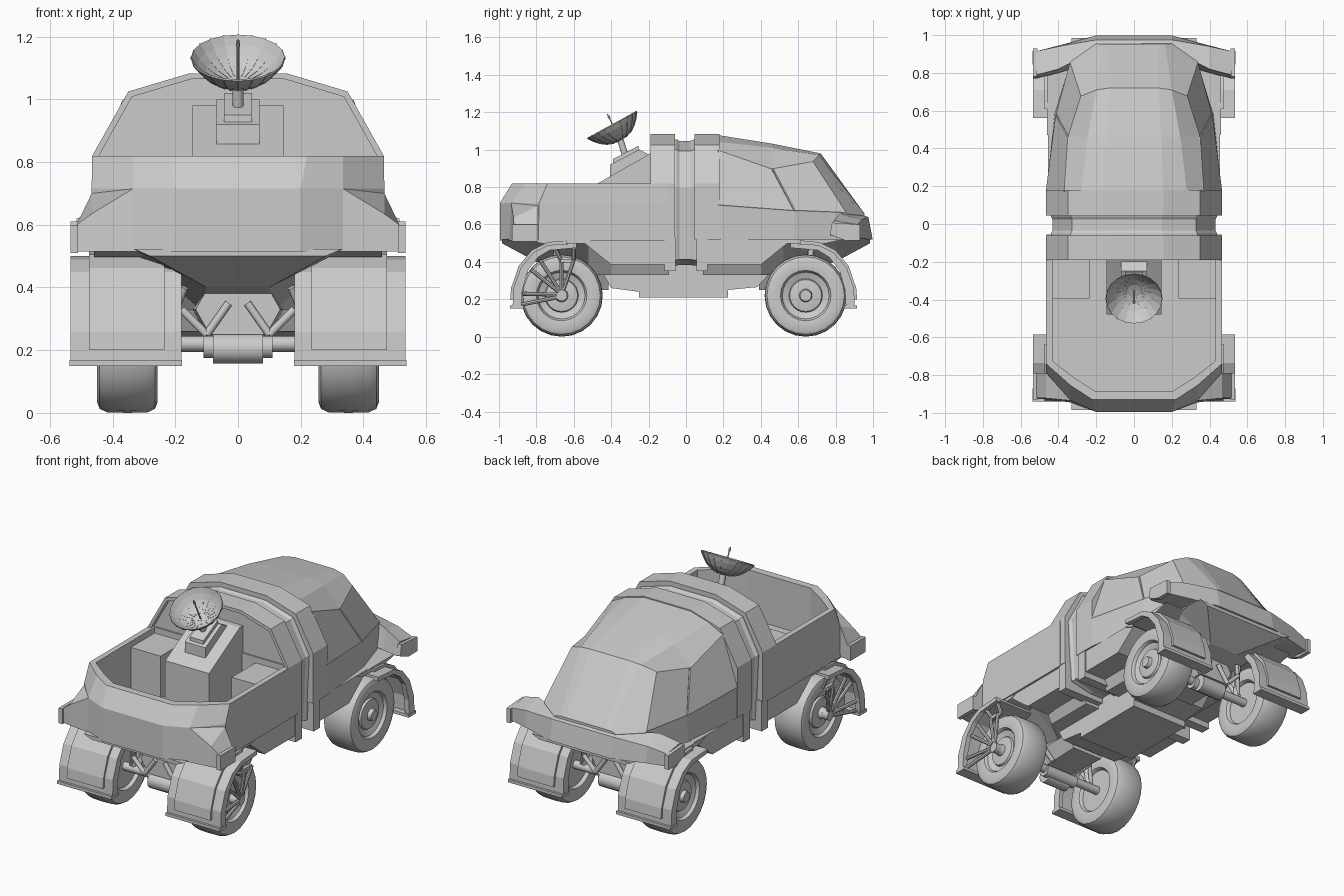
import bpy, bmesh, math
from mathutils import Vector, Matrix

if "Cube" in bpy.data.objects:
    bpy.data.objects.remove(bpy.data.objects["Cube"])


def finish(name, bm, mirror=False, smooth=None, mat=None):
    if mat:
        bm.transform(mat)
    bmesh.ops.remove_doubles(bm, verts=bm.verts, dist=1e-5)
    bmesh.ops.recalc_face_normals(bm, faces=bm.faces)
    me = bpy.data.meshes.new(name)
    bm.to_mesh(me)
    bm.free()
    ob = bpy.data.objects.new(name, me)
    bpy.context.collection.objects.link(ob)
    if mirror:
        ob.modifiers.new("mirror", 'MIRROR')
    if smooth:
        bpy.ops.object.select_all(action='DESELECT')
        ob.select_set(True)
        bpy.context.view_layer.objects.active = ob
        bpy.ops.object.shade_smooth_by_angle(angle=math.radians(smooth))
    return ob


def loft_bm(rings):
    bm = bmesh.new()
    vs = [[bm.verts.new(p) for p in r] for r in rings]
    n = len(rings[0])
    for a, b in zip(vs, vs[1:]):
        for i in range(n):
            j = (i + 1) % n
            bm.faces.new((a[i], a[j], b[j], b[i]))
    bm.faces.new(vs[0])
    bm.faces.new(vs[-1])
    return bm


def loft(name, rings, **kw):
    return finish(name, loft_bm(rings), **kw)


def prism(name, yz, x0, x1, **kw):
    return loft(name, [[(x, y, z) for y, z in yz] for x in (x0, x1)], **kw)


def box(name, x0, x1, y0, y1, z0, z1, **kw):
    return prism(name, [(y0, z0), (y1, z0), (y1, z1), (y0, z1)], x0, x1, **kw)


def sym(pts):
    return list(pts) + [(-x, y, z) for x, y, z in reversed(pts)]


def lathe(name, prof, mat, seg=24, **kw):
    """Revolve (radius, height) points round local z."""
    bm = bmesh.new()
    vs = [bm.verts.new((r, 0, h)) for r, h in prof]
    es = [bm.edges.new(e) for e in zip(vs, vs[1:])]
    bmesh.ops.spin(bm, geom=vs + es, axis=(0, 0, 1), cent=(0, 0, 0),
                   angle=2 * math.pi, steps=seg)
    return finish(name, bm, mat=mat, **kw)


def tube(name, a, b, r, seg=10, **kw):
    a, d = Vector(a), Vector(b) - Vector(a)
    m = Matrix.Translation(a) @ d.to_track_quat('Z', 'Y').to_matrix().to_4x4()
    return lathe(name, [(0, 0), (r, 0), (r, d.length), (0, d.length)], m, seg, smooth=40, **kw)


# Open front tub
def plan(z, w, yc, xm, ym, wf, yf, yb):
    return sym([(w, yb, z), (w, yc, z), (xm, ym, z), (wf, yf, z)])


loft("front_tub", [plan(.515, .467, -.79, .335, -.945, .2, -.995, -.1),
                   plan(.715, .467, -.785, .335, -.935, .2, -.995, -.1),
                   plan(.82, .465, -.74, .335, -.855, .22, -.93, -.1),
                   plan(.82, .432, -.725, .315, -.815, .205, -.885, -.17),
                   plan(.53, .432, -.725, .315, -.815, .205, -.885, -.17)])
box("seat", .235, .432, -.395, -.15, .53, .785, mirror=True)
prism("console", [(-.48, .53), (-.48, .815), (-.19, .98), (-.13, .98), (-.13, .53)], -.145, .145)


# Body hoops, one each side of the flexible joint
HOOP = [(.465, .52), (.465, .82), (.35, 1.025), (.155, 1.083)]


def hoop(y, k=1.0):
    return sym([(x * k, y, .55 + (z - .55) * k) for x, z in HOOP])


loft("front_hoop", [hoop(-.16, .965), hoop(-.19, .965), hoop(-.19), hoop(-.06)])
loft("rear_hoop", [hoop(.045), hoop(.18)])
JOINT = [(.28, .38), (.42, .41), (.44, .8), (.335, 1.0), (.15, 1.055)]
loft("flexible_joint", [sym([(x * k, y, .6 + (z - .6) * k) for x, z in JOINT])
                        for y, k in ((-.09, 1), (-.05, 1), (-.035, .98), (.025, .98), (.04, 1), (.07, 1))])

# Faceted rear cabin with raised window panels
cabin = loft_bm([
    sym([(.465, .17, .52), (.465, .17, .70), (.365, .17, 1.0), (.28, .17, 1.042), (.155, .17, 1.078)]),
    sym([(.42, .58, .52), (.412, .58, .67), (.345, .46, .90), (.245, .46, 1.01), (.145, .46, 1.032)]),
    sym([(.335, .86, .52), (.335, .86, .66), (.275, .68, .94), (.2, .71, .97), (.13, .72, .98)]),
    sym([(.2, .955, .52), (.2, .955, .65), (.19, .953, .655), (.165, .953, .66), (.13, .953, .66)])])
bmesh.ops.recalc_face_normals(cabin, faces=cabin.faces)
cabin.faces.ensure_lookup_table()
windows = [cabin.faces[r * 10 + c] for r in (0, 1) for c in (1, 7)]
bmesh.ops.inset_individual(cabin, faces=windows, thickness=.006, depth=.004)
finish("rear_cabin", cabin)

# Bumper wings with end plates
loft("rear_bumper", [[(x, y, z) for y, z in p] for x, p in (
    (0, [(.86, .52), (.998, .52), (.975, .64), (.93, .655)]),
    (.2, [(.86, .52), (.998, .52), (.975, .64), (.92, .655)]),
    (.40, [(.80, .535), (.945, .525), (.94, .625), (.82, .658)]),
    (.515, [(.77, .54), (.915, .525), (.915, .60), (.79, .62)]))], mirror=True)
loft("front_bumper_wing", [[(x, y, z) for y, z in p] for x, p in (
    (.335, [(-.80, .515), (-.945, .515), (-.935, .715), (-.80, .715)]),
    (.467, [(-.79, .515), (-.928, .515), (-.922, .635), (-.79, .70)]),
    (.515, [(-.79, .515), (-.92, .515), (-.92, .60), (-.79, .60)]))], mirror=True)
box("front_bumper_end", .51, .535, -.93, -.79, .51, .60, mirror=True)
prism("rear_bumper_end", [(.77, .545), (.85, .515), (.93, .515), (.93, .60), (.78, .61)], .51, .535, mirror=True)

# Antenna dish on its stand
prism("dish_stand_base", [(-.405, .84), (-.405, .92), (-.25, 1.0), (-.19, .97), (-.25, .84)], -.068, .068)
prism("dish_stand_top", [(-.39, .91), (-.39, .95), (-.255, 1.02), (-.24, .97)], -.045, .045)
tube("dish_post", (0, -.325, .97), (0, -.352, 1.055), .018)
axis = Vector((0, -.48, .877)).normalized()
dish_mat = Matrix.Translation((0, -.350, 1.05)) @ axis.to_track_quat('Z', 'Y').to_matrix().to_4x4()
curve = [(.151 * t, .092 * t ** 2.5) for t in (0, .25, .5, .7, .87, 1)]
lathe("dish", curve + [(r * .985, h + .005) for r, h in reversed(curve)][:-1] + [(0, .005)], dish_mat, 20)
for i in range(20):  # raised ribs on the bowl
    turn = dish_mat @ Matrix.Rotation(i * math.pi / 10, 4, 'Z')
    rib = [[(r, -w, h - .003), (r, w, h - .003), (r, w, h + .007), (r, -w, h + .007)]
           for r, h in curve[1:] for w in (.0015,)]
    loft("dish_rib", rib, mat=turn)
tube("dish_feed", (0, -.350, 1.05), (0, -.42, 1.19), .004, 6)
tube("dish_feed_tip", (0, -.409, 1.168), (0, -.415, 1.18), .007, 8)

# Underbody belly
prism("belly", [(-.44, .33), (-.40, .26), (-.25, .24), (-.25, .21), (.225, .21), (.225, .25),
                (.38, .265), (.44, .33), (.40, .40), (-.40, .40)], -.19, .19)

# Running gear, repeated at both ends (s = -1 front, +1 rear)
for s in (-1, 1):
    end = "front_" if s < 0 else "rear_"
    c = s * (.665 if s < 0 else .64)

    def P(pts):
        return [(c + s * y, z) for y, z in pts]

    # Lower hull
    loft(end + "lower_hull", [sym([(wb, s * y, zb), (wt, s * y, .522)]) for y, wb, zb, wt in
                              ((.985, .28, .50, .33), (.8, .10, .40, .34), (.52, .12, .33, .34),
                               (.40, .28, .33, .36), (.09, .28, .33, .40))])
    prism(end + "side_pod", [(s * y, z) for y, z in
          ((.57, .522), (.40, .385), (.10, .385), (.10, .522))], .2, .455, mirror=True)
    box(end + "joint_frame", -.462, .462, *sorted((s * .055, s * .115)), .35, .53)
    prism(end + "fender_mount", P([(.20, .52), (.10, .497), (-.12, .497), (-.17, .52)]), .2, .46, mirror=True)
    loft(end + "differential_case", [sym([(w, c + s * y, .25), (w + .045, c + s * y, .33), (w, c + s * y, .41)])
                                     for y, w in ((.06, .09), (-.25, .1))])

    # Wheels
    wm = Matrix.Translation((.353, c, .22)) @ Matrix.Rotation(math.pi / 2, 4, 'Y')
    side = [(.125, .075), (.135, .09), (.185, .097), (.207, .088), (.218, .065)]
    tyre = side + [(.22, 0)] + [(r, -h) for r, h in reversed(side)]
    lathe(end + "tyre", tyre + [tyre[0]], wm, 24, smooth=35, mirror=True)
    lathe(end + "wheel_rim", [(0, -.07), (.13, -.07), (.13, .075), (.09, .06), (.085, .072), (.05, .078),
                              (.035, .078), (.03, .1), (0, .1)], wm, 24, smooth=35, mirror=True)

    # Arched fender, raised panel and bottom lip
    arc = [(.262, .16), (.258, .26), (.218, .37), (.15, .45), (.07, .49), (-.08, .50)]
    inner = [(-.08, .475), (.065, .462), (.125, .425), (.18, .355), (.21, .25), (.215, .16)]
    thin = [(-.08, .485), (.067, .475), (.14, .438), (.2, .363), (.235, .257), (.238, .16)]
    prism(end + "fender", P(arc + thin), .19, .525, mirror=True)
    prism(end + "fender_outer_edge", P(arc + inner), .505, .535, mirror=True)
    prism(end + "fender_inner_edge", P(arc[:4] + inner[2:]), .18, .205, mirror=True)
    panel = [(.275, .20), (.27, .26), (.23, .378), (.16, .462), (.075, .505), (-.03, .515)]
    prism(end + "fender_panel", P(panel + [(-.03, .49)] + thin[1:5] + [(.24, .20)]), .235, .475, mirror=True)
    box(end + "fender_lip", .178, .537, *sorted((c + s * .205, c + s * .275)), .15, .168, mirror=True)

    # Axle and suspension links
    tube(end + "axle", (-.3, c, .22), (.3, c, .22), .025, 12)
    tube(end + "axle_motor", (-.08, c + s * .03, .205), (.08, c + s * .03, .205), .048, 16)
    tube(end + "axle_collar", (-.11, c, .21), (.11, c, .21), .036, 14)
    for dy in (-.06, .07):
        tube(end + "inner_link", (.03, c + s * dy, .35), (.10, c + s * dy, .25), .013, mirror=True)
        tube(end + "outer_link", (.10, c + s * dy, .25), (.18, c + s * dy, .33), .013, mirror=True)
        tube(end + "upper_link", (.24, c, .23), (.17, c + s * dy, .40), .012, mirror=True)
    tube(end + "fender_post", (.22, c, .22), (.215, c + s * .03, .47), .016, mirror=True)

# Struts carrying the front fenders from the wheel hubs
tube("front_hub_cap", (.44, -.665, .22), (.49, -.665, .22), .03, 16, mirror=True)
for y0, z0, y1, z1 in ((-.69, .21, -.89, .17), (-.69, .225, -.875, .23), (-.68, .24, -.83, .36),
                       (-.675, .245, -.78, .41), (-.665, .25, -.665, .40), (-.655, .25, -.60, .41),
                       (-.665, .40, -.70, .47), (-.60, .41, -.60, .47)):
    tube("front_fender_strut", (.485, y0, z0), (.51, y1, z1), .011, 8, mirror=True)
box("front_strut_cross_piece", .49, .51, -.67, -.595, .395, .415, mirror=True)
